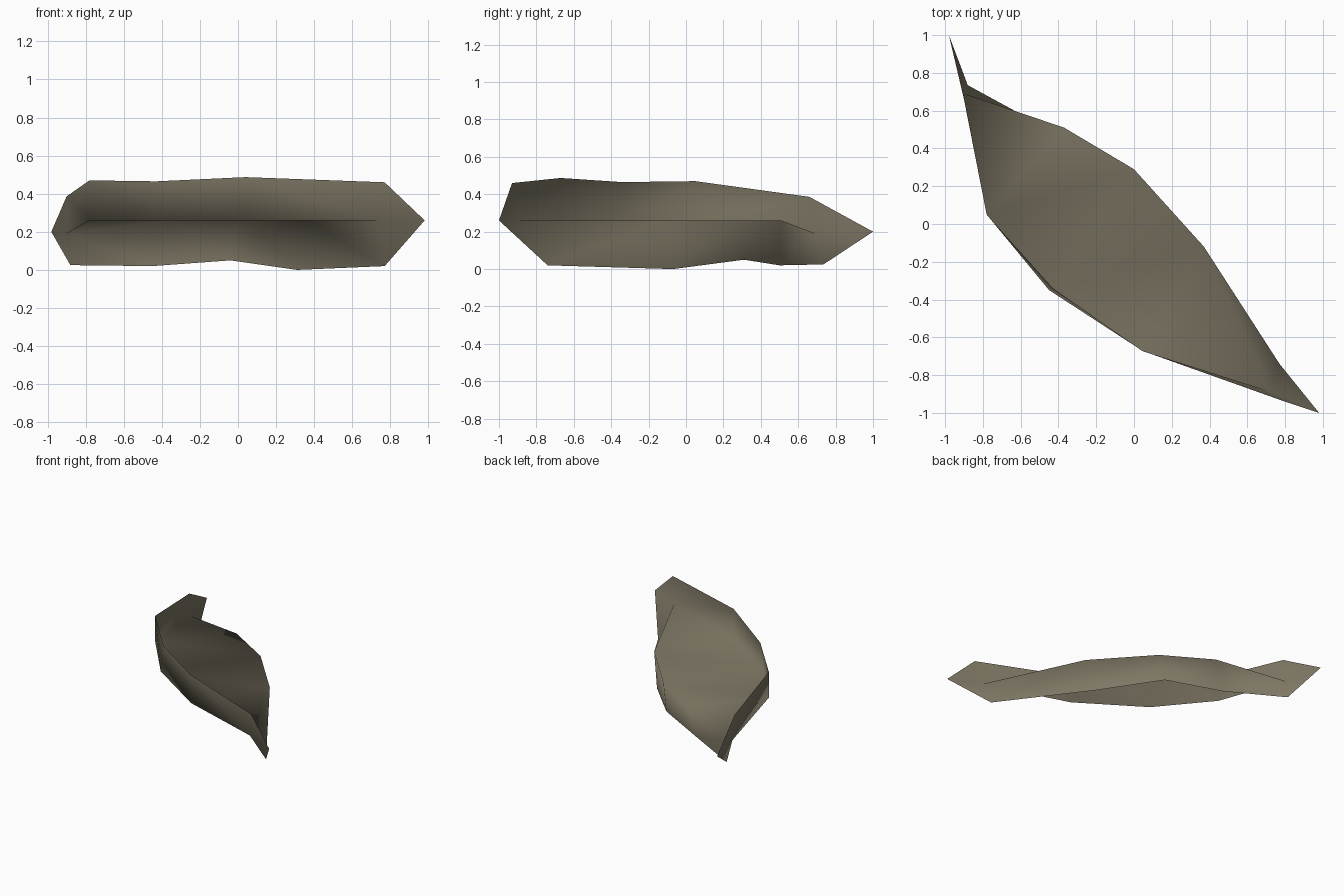
import bpy
import bmesh

cube = bpy.data.objects.get("Cube")
if cube:
    bpy.data.objects.remove(cube, do_unlink=True)

# One flat drab colour
mat = bpy.data.materials.new("drab_olive_brown")
mat.use_nodes = True
colour = (0.21, 0.185, 0.13, 1)
mat.diffuse_color = colour
bsdf = mat.node_tree.nodes["Principled BSDF"]
bsdf.inputs["Base Color"].default_value = colour
bsdf.inputs["Roughness"].default_value = 0.9

# The pointed tips and the two spots where both folds meet
front_tip = (0.98, -1.0, 0.26)
back_tip = (-0.98, 1.0, 0.2)
front_meet = (0.73, -0.89, 0.26)
back_meet = (-0.9, 0.69, 0.19)

# Four long rails: raised rim, upper fold, lower fold, hanging rim
rails = [
    [front_tip, (0.77, -0.93, 0.46), (0.04, -0.67, 0.487), (-0.43, -0.34, 0.465),
     (-0.78, 0.05, 0.47), (-0.9, 0.66, 0.386), back_tip],
    [front_tip, front_meet, (0.05, -0.675, 0.26), (-0.45, -0.35, 0.26),
     (-0.78, 0.05, 0.26), back_meet, back_tip],
    [front_tip, front_meet, (0.37, -0.12, 0.26), (0.0, 0.29, 0.26),
     (-0.37, 0.51, 0.26), back_meet, back_tip],
    [front_tip, (0.77, -0.74, 0.02), (0.31, -0.07, 0.0), (-0.04, 0.31, 0.05),
     (-0.45, 0.5, 0.02), (-0.88, 0.735, 0.025), back_tip],
]

# Skin the sheet between neighbouring rails; shared points close the ends
bm = bmesh.new()
verts = {}
for rail in rails:
    for p in rail:
        if p not in verts:
            verts[p] = bm.verts.new(p)

for upper, lower in zip(rails, rails[1:]):
    for i in range(len(upper) - 1):
        ring = [lower[i], lower[i + 1], upper[i + 1], upper[i]]
        corners = list(dict.fromkeys(ring))
        if len(corners) > 2:
            bm.faces.new([verts[p] for p in corners])

for face in bm.faces:
    face.smooth = True

mesh = bpy.data.meshes.new("folded_leaf_sheet")
bm.to_mesh(mesh)
bm.free()
mesh.materials.append(mat)
sheet = bpy.data.objects.new("folded_leaf_sheet", mesh)
bpy.context.collection.objects.link(sheet)
